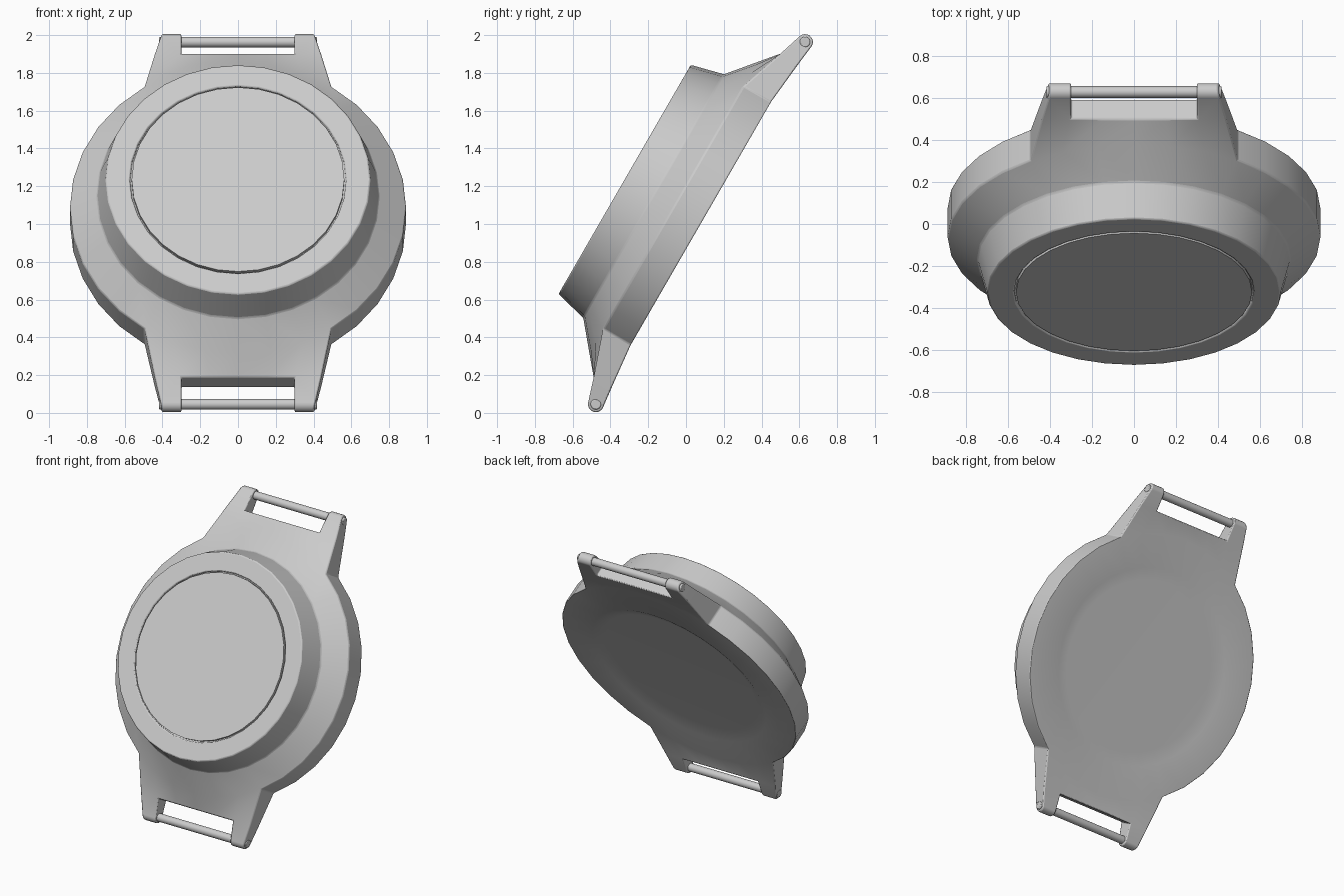
import bpy, bmesh, math
from mathutils import Matrix

if "Cube" in bpy.data.objects:
    bpy.data.objects.remove(bpy.data.objects["Cube"])

# Local frame: x = width, y = along the strap, z = out of the dial; tilted upright
TILT = Matrix.Translation((0, 0.079, 1.003)) @ Matrix.Rotation(math.radians(60), 4, 'X')
N = 32
PIN_Y, PIN_Z, TIP_R = 1.107, 0.003, 0.042
SLOT_Y, SLOT_X = 0.99, 0.30


def finish(name, bm, bevel=0.0):
    bmesh.ops.recalc_face_normals(bm, faces=bm.faces)
    me = bpy.data.meshes.new(name)
    bm.to_mesh(me)
    bm.free()
    ob = bpy.data.objects.new(name, me)
    bpy.context.collection.objects.link(ob)
    ob.matrix_world = TILT
    bpy.ops.object.select_all(action='DESELECT')
    ob.select_set(True)
    bpy.context.view_layer.objects.active = ob
    bpy.ops.object.shade_smooth_by_angle(angle=math.radians(32))
    if bevel:
        m = ob.modifiers.new("soft_edges", 'BEVEL')
        m.width = bevel
        m.segments = 2
        m.limit_method = 'ANGLE'
        m.angle_limit = math.radians(35)
        w = ob.modifiers.new("even_shading", 'WEIGHTED_NORMAL')
        w.keep_sharp = True
    return ob


# Case: revolved rings (radius, height) from back recess to the front groove floor
profile = [(0.575, 0.035), (0.66, 0.0), (0.89, 0.0), (0.89, 0.168), (0.745, 0.289),
           (0.70, 0.466), (0.572, 0.466), (0.572, 0.445)]
BACK, RIM = 2, 3
bm = bmesh.new()
rings = []
for r, z in profile:
    rings.append([bm.verts.new((r * math.sin(2 * math.pi * k / N),
                                r * math.cos(2 * math.pi * k / N), z)) for k in range(N)])
lug_sectors = {(c + i) % N for c in (0, N // 2) for i in range(-3, 3)}
for j in range(len(rings) - 1):
    for k in range(N):
        if j == BACK and k in lug_sectors:
            continue  # lugs grow out of the rim here
        n = (k + 1) % N
        bm.faces.new((rings[j][k], rings[j][n], rings[j + 1][n], rings[j + 1][k]))
bm.faces.new(rings[0])
bm.faces.new(rings[-1])

# Strap lugs: rim arc lofted to the straight slot edge, then two round-tipped ears
cols = [-0.44, -SLOT_X, -0.15, 0, 0.15, SLOT_X, 0.44]
for s, c in ((1, 0), (-1, N // 2)):
    def vert(x, y, z):
        return bm.verts.new((s * x, s * y, z))
    arc = [(c + i) % N for i in range(-3, 4)]
    rim_t = [rings[RIM][k] for k in arc]
    rim_b = [rings[BACK][k] for k in arc]
    top = [vert(x, SLOT_Y, 0.084) for x in cols]
    bot = [vert(x, SLOT_Y, -0.025) for x in cols]
    for i in range(6):
        bm.faces.new((rim_t[i], rim_t[i + 1], top[i + 1], top[i]))
        bm.faces.new((rim_b[i], bot[i], bot[i + 1], rim_b[i + 1]))
        if 0 < i < 5:
            bm.faces.new((top[i], top[i + 1], bot[i + 1], bot[i]))
    for i in (0, 6):
        bm.faces.new((rim_t[i], top[i], bot[i], rim_b[i]))
    for inner, outer, side in ((1, 0, -1), (5, 6, 1)):
        a, b = [top[inner]], [top[outer]]
        for q in range(9):
            t = math.radians(75 - 165 * q / 8)
            y, z = PIN_Y + TIP_R * math.cos(t), PIN_Z + TIP_R * math.sin(t)
            a.append(vert(side * SLOT_X, y, z))
            b.append(vert(side * (0.44 - 0.245 * (y - SLOT_Y)), y, z))
        a.append(bot[inner])
        b.append(bot[outer])
        for q in range(len(a) - 1):
            bm.faces.new((a[q], a[q + 1], b[q + 1], b[q]))
        bm.faces.new(a)
        bm.faces.new(b)
finish("watch_case", bm, 0.007)

# Dial glass: flush disc inside the bezel groove
bm = bmesh.new()
bmesh.ops.create_cone(bm, cap_ends=True, segments=N, radius1=0.563, radius2=0.563, depth=0.03,
                      matrix=Matrix.Translation((0, 0, 0.451)) @ Matrix.Rotation(math.pi / N, 4, 'Z')
                      @ Matrix.Rotation(math.pi / N, 4, 'Z').inverted())
finish("dial_glass", bm)

# Strap pins across each slot
for name, s in (("upper_strap_pin", 1), ("lower_strap_pin", -1)):
    bm = bmesh.new()
    bmesh.ops.create_cone(bm, cap_ends=True, segments=20, radius1=0.028, radius2=0.028, depth=0.836,
                          matrix=Matrix.Translation((0, s * PIN_Y, PIN_Z))
                          @ Matrix.Rotation(math.pi / 2, 4, 'Y'))
    finish(name, bm, 0.006)
